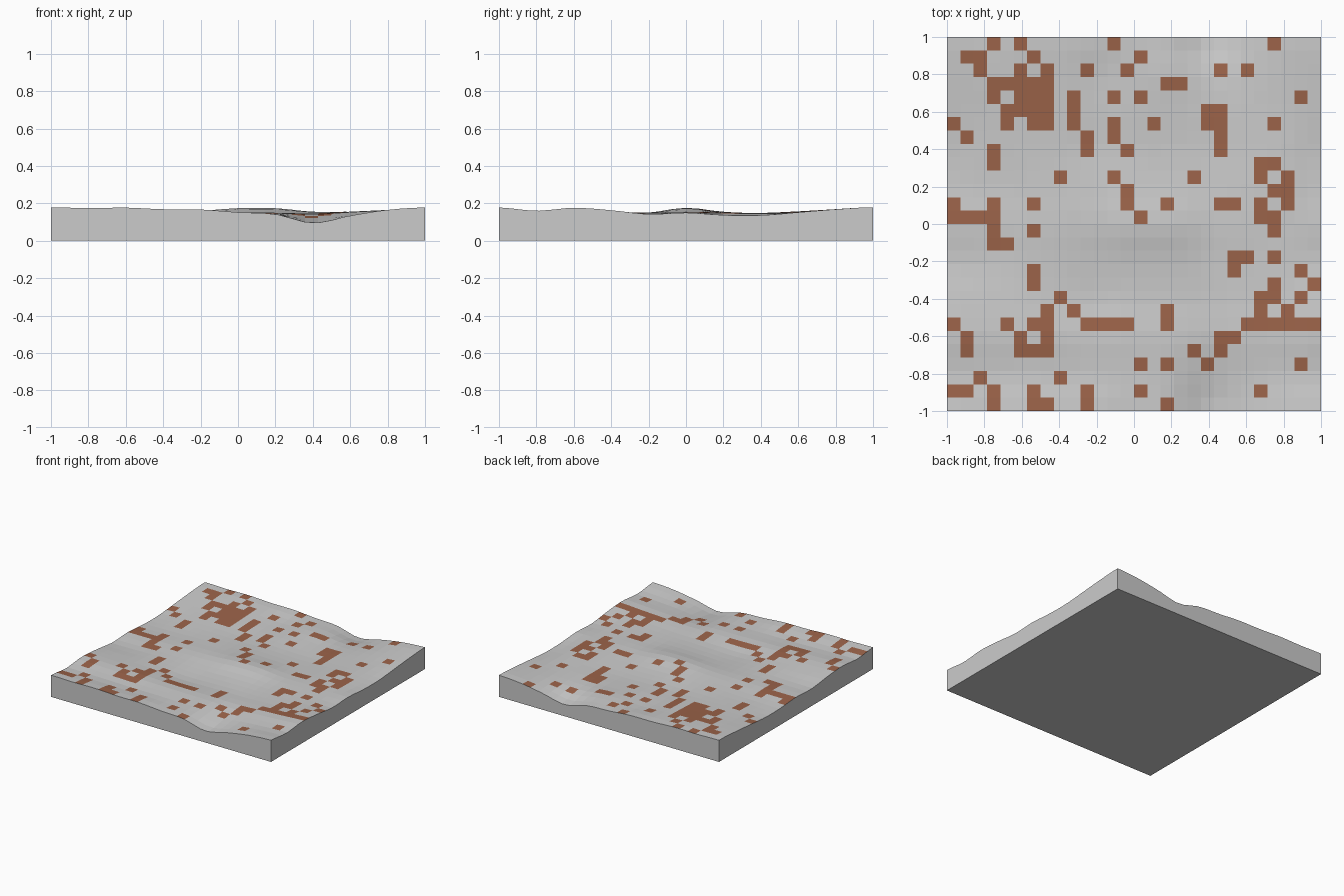
import bpy, bmesh, math

if "Cube" in bpy.data.objects:
    bpy.data.objects.remove(bpy.data.objects["Cube"])

N = 28                      # tiles along each side
STEP = 2 / N


def material(name, rgb):
    m = bpy.data.materials.new(name)
    m.diffuse_color = (*rgb, 1)
    m.use_nodes = True
    m.node_tree.nodes["Principled BSDF"].inputs["Base Color"].default_value = m.diffuse_color
    return m


# Coarse terrain heights in mm, every 0.2 units from front to back; repeats seamlessly
HEIGHTS = [
    [178, 174, 177, 168, 167, 152, 142, 95, 134, 165],
    [160, 158, 155, 150, 150, 146, 144, 118, 138, 152],
    [176, 170, 165, 160, 155, 152, 150, 145, 155, 165],
    [163, 158, 155, 145, 133, 137, 140, 142, 150, 155],
    [142, 143, 148, 146, 141, 146, 150, 146, 150, 150],
    [150, 150, 152, 155, 160, 174, 174, 155, 155, 150],
    [137, 140, 145, 150, 152, 155, 150, 145, 150, 150],
    [136, 145, 148, 148, 142, 145, 140, 138, 145, 148],
    [152, 155, 157, 155, 146, 150, 146, 140, 145, 148],
    [168, 168, 168, 162, 150, 154, 155, 132, 142, 157],
]


def spline(v, t):
    """Periodic cubic through ten values."""
    i = math.floor(t)
    f = t - i
    a, b, c, d = (v[(i + k) % 10] for k in (-1, 0, 1, 2))
    return b + 0.5 * f * (c - a + f * (2*a - 5*b + 4*c - d + f * (3*(b - c) + d - a)))


def height(x, y):
    return spline([spline(row, (x + 1) * 5) for row in HEIGHTS], (y + 1) * 5) / 1000


# Brown ground: patches as (column, row from back, width, depth)
PATCHES = [
    (1, 1, 2, 1), (3, 3, 5, 1), (16, 3, 2, 1), (5, 4, 2, 1), (4, 5, 4, 1),
    (6, 6, 2, 1), (9, 4, 1, 3), (10, 7, 1, 2), (12, 6, 1, 2), (19, 5, 2, 1),
    (20, 6, 1, 3), (3, 8, 1, 2), (23, 9, 2, 1), (24, 11, 2, 1), (13, 11, 1, 2),
    (20, 12, 2, 1), (0, 13, 4, 1), (23, 12, 1, 2), (24, 13, 1, 2), (3, 14, 1, 2),
    (21, 16, 2, 1), (6, 17, 1, 2), (23, 19, 2, 1), (16, 20, 1, 2), (6, 21, 2, 1),
    (10, 21, 4, 1), (22, 21, 6, 1), (20, 22, 2, 1), (1, 22, 1, 2), (5, 23, 3, 1),
    (0, 26, 2, 1), (3, 26, 1, 2), (6, 26, 1, 2), (10, 26, 1, 2),
]
# Scattered single tiles, (column, row from back)
SINGLES = [
    (3, 0), (5, 0), (12, 0), (24, 0), (6, 1), (14, 1), (2, 2), (5, 2), (7, 2), (10, 2),
    (13, 2), (20, 2), (22, 2), (3, 4), (7, 4), (12, 4), (14, 4), (26, 4), (0, 6), (4, 6),
    (15, 6), (19, 6), (24, 6), (1, 7), (13, 8), (8, 10), (12, 10), (18, 10), (23, 10),
    (25, 10), (0, 12), (3, 12), (6, 12), (16, 12), (25, 12), (14, 13), (6, 14), (4, 15),
    (24, 16), (21, 17), (26, 17), (24, 18), (27, 18), (8, 19), (26, 19), (7, 20), (9, 20),
    (23, 20), (25, 20), (0, 21), (4, 21), (5, 22), (7, 22), (18, 23), (20, 23), (14, 24),
    (16, 24), (19, 24), (26, 24), (2, 25), (8, 25), (14, 26), (23, 26), (7, 27), (16, 27),
]
brown = set(SINGLES)
for c, r, w, d in PATCHES:
    brown |= {(c + i, r + j) for i in range(w) for j in range(d)}

# Rolling top surface
bm = bmesh.new()
bmesh.ops.create_grid(bm, x_segments=N, y_segments=N, size=1)
for v in bm.verts:
    v.co.z = height(v.co.x, v.co.y)
for f in bm.faces:
    p = f.calc_center_median()
    tile = (int((p.x + 1) / STEP), int((1 - p.y) / STEP))
    f.material_index = 1 if tile in brown else 0

# Side walls down to the flat base
rim = [e for e in bm.edges if e.is_boundary]
out = bmesh.ops.extrude_edge_only(bm, edges=rim)["geom"]
for g in out:
    if isinstance(g, bmesh.types.BMVert):
        g.co.z = 0
    elif isinstance(g, bmesh.types.BMFace):
        g.material_index = 0
base = bmesh.ops.contextual_create(bm, geom=[e for e in bm.edges if e.is_boundary])["faces"]
for f in base:
    f.material_index = 0
bmesh.ops.recalc_face_normals(bm, faces=bm.faces[:])

mesh = bpy.data.meshes.new("terrain_slab")
bm.to_mesh(mesh)
bm.free()
mesh.materials.append(material("stone grey", (0.6, 0.6, 0.6)))
mesh.materials.append(material("earth brown", (0.33, 0.125, 0.067)))
slab = bpy.data.objects.new("terrain_slab", mesh)
bpy.context.collection.objects.link(slab)
